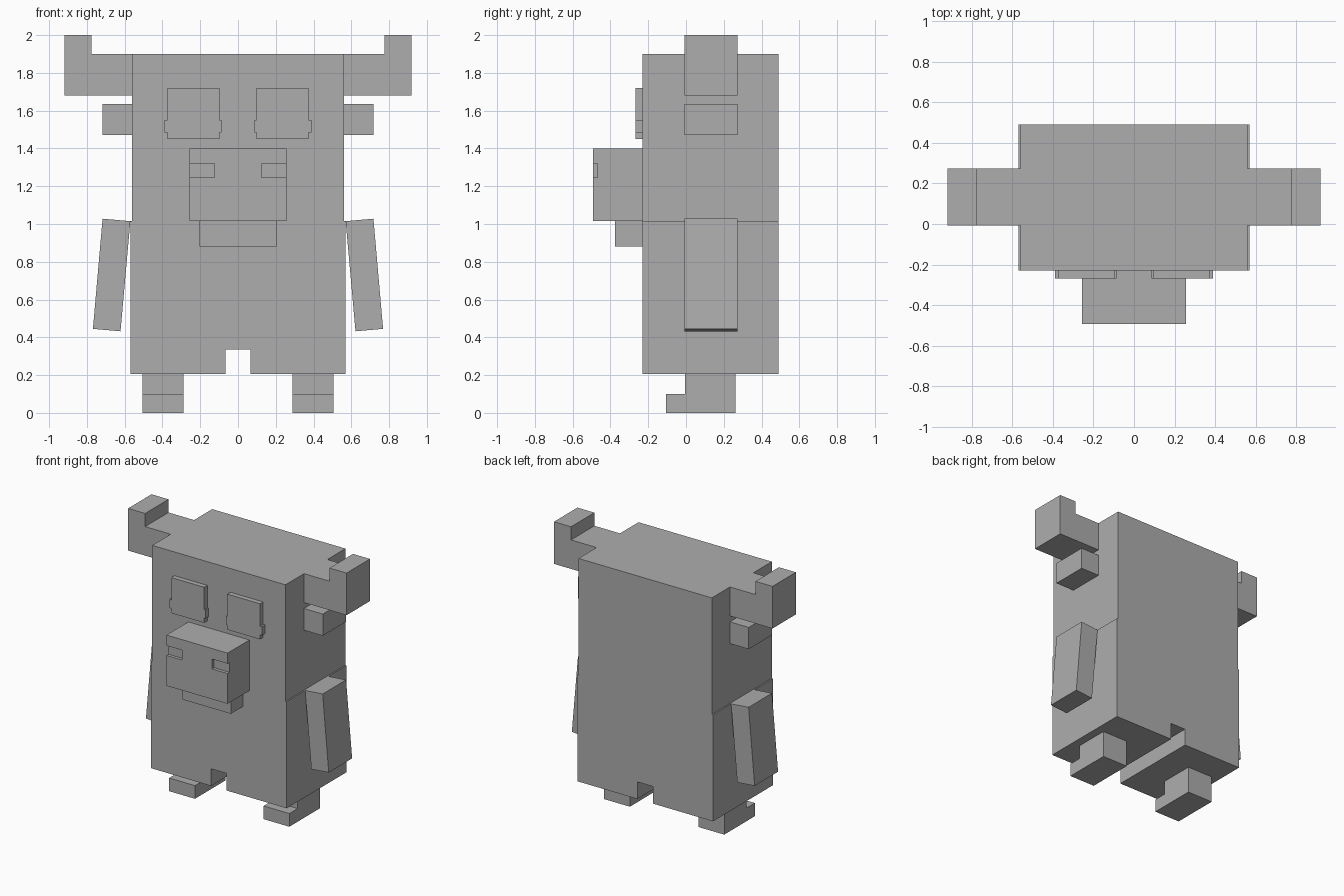
import bpy
import bmesh

cube = bpy.data.objects.get("Cube")
if cube:
    bpy.data.objects.remove(cube, do_unlink=True)

grey = bpy.data.materials.new("plain_grey")
grey.use_nodes = True
COLOUR = (0.42, 0.42, 0.42, 1)
grey.diffuse_color = COLOUR
grey.node_tree.nodes["Principled BSDF"].inputs["Base Color"].default_value = COLOUR


def extrude(name, points, axis, start, end):
    """Extrude a flat outline along x (points are y,z) or y (points are x,z)."""
    def place(p, d):
        return (d, p[0], p[1]) if axis == "x" else (p[0], d, p[1])
    bm = bmesh.new()
    near = [bm.verts.new(place(p, start)) for p in points]
    far = [bm.verts.new(place(p, end)) for p in points]
    bm.faces.new(near)
    bm.faces.new(far)
    for i in range(len(points)):
        j = (i + 1) % len(points)
        bm.faces.new((near[i], near[j], far[j], far[i]))
    bmesh.ops.recalc_face_normals(bm, faces=bm.faces)
    mesh = bpy.data.meshes.new(name)
    bm.to_mesh(mesh)
    bm.free()
    mesh.materials.append(grey)
    obj = bpy.data.objects.new(name, mesh)
    bpy.context.collection.objects.link(obj)
    return obj


def rect(x0, x1, z0, z1):
    return [(x0, z0), (x1, z0), (x1, z1), (x0, z1)]


def symmetric(half):
    """Complete a right-hand outline with its mirror image."""
    return half + [(-x, z) for x, z in reversed(half)]


def pair(name, points, start, end):
    for side, sign in (("left", 1), ("right", -1)):
        extrude(side + "_" + name, [(sign * x, z) for x, z in points], "y", start, end)


FRONT, BACK = -0.23, 0.49
LIMB_FRONT, LIMB_BACK = -0.008, 0.273

# Head and torso in one block, with a gap between the legs
extrude("body", symmetric([(0.065, 0.335), (0.065, 0.205), (0.57, 0.205),
                           (0.57, 1.015), (0.56, 1.015), (0.56, 1.9)]),
        "y", FRONT, BACK)

# Horns, ears and tilted arms
pair("horn", [(0.56, 1.68), (0.918, 1.68), (0.918, 2.0), (0.775, 2.0),
              (0.775, 1.9), (0.56, 1.9)], LIMB_FRONT, LIMB_BACK)
pair("ear", rect(0.56, 0.718, 1.47, 1.635), LIMB_FRONT, LIMB_BACK)
pair("arm", [(0.57, 1.015), (0.717, 1.028), (0.768, 0.445), (0.622, 0.432)],
     LIMB_FRONT, LIMB_BACK)

# Eyes with small side tabs
pair("eye", [(0.097, 1.45), (0.373, 1.45), (0.373, 1.485), (0.388, 1.485),
             (0.388, 1.55), (0.373, 1.55), (0.373, 1.72), (0.097, 1.72),
             (0.097, 1.55), (0.087, 1.55), (0.087, 1.485), (0.097, 1.485)],
     -0.268, FRONT)

# Snout with nostril notches in its front plate, and lower jaw
extrude("snout", rect(-0.257, 0.257, 1.015, 1.4), "y", -0.468, FRONT)
extrude("snout_front", symmetric([(0.257, 1.015), (0.257, 1.245), (0.125, 1.245),
                                  (0.125, 1.32), (0.257, 1.32), (0.257, 1.4)]),
        "y", -0.492, -0.468)
extrude("jaw", rect(-0.203, 0.203, 0.88, 1.015), "y", -0.375, FRONT)

# Feet with low toes
foot = [(-0.105, 0), (0.262, 0), (0.262, 0.205), (-0.005, 0.205),
        (-0.005, 0.1), (-0.105, 0.1)]
extrude("left_foot", foot, "x", 0.288, 0.505)
extrude("right_foot", foot, "x", -0.505, -0.288)
